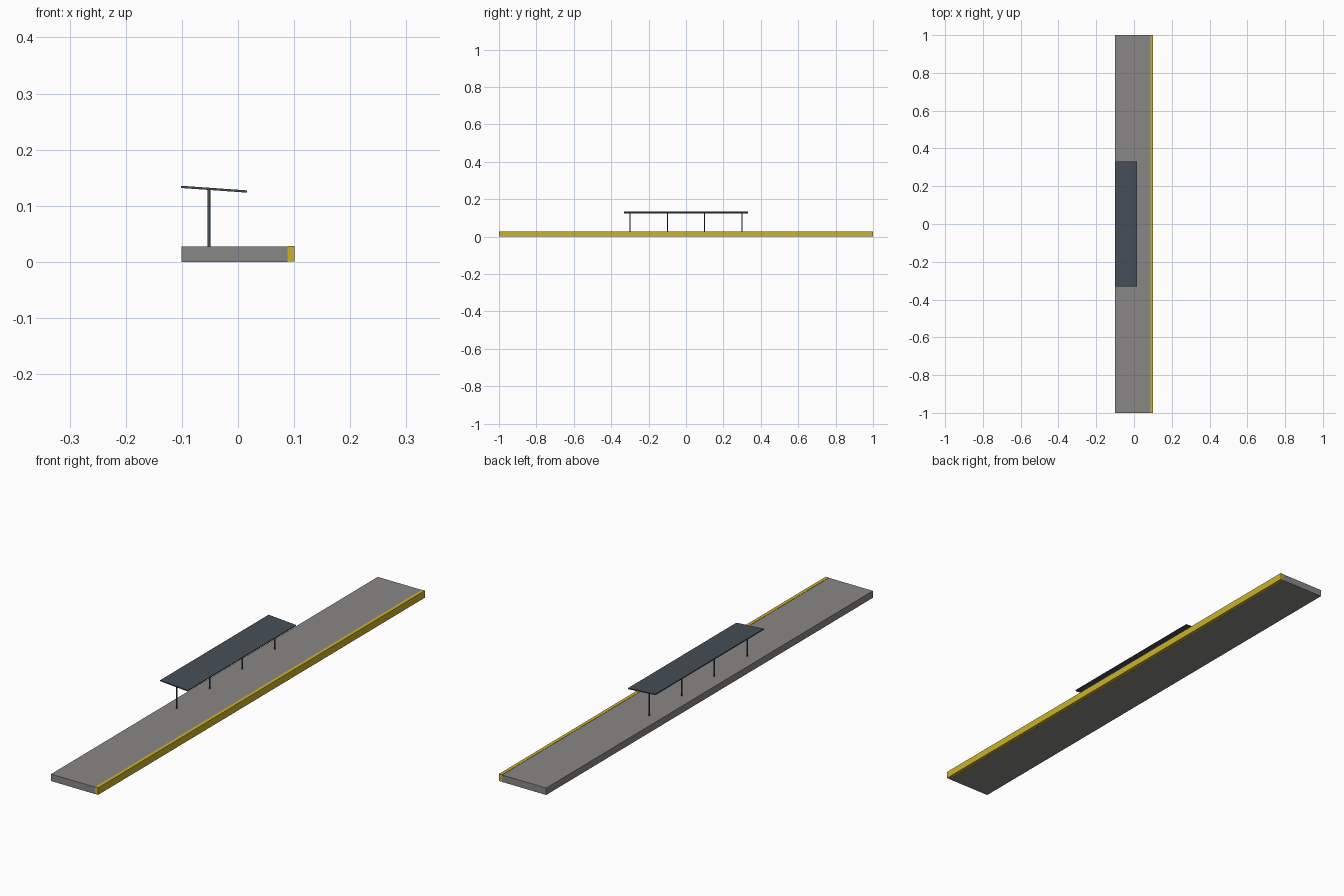
import bpy
import math

if "Cube" in bpy.data.objects:
    bpy.data.objects.remove(bpy.data.objects["Cube"], do_unlink=True)


def material(name, rgb):
    mat = bpy.data.materials.new(name)
    mat.use_nodes = True
    color = (*rgb, 1.0)
    mat.diffuse_color = color
    mat.node_tree.nodes["Principled BSDF"].inputs["Base Color"].default_value = color
    return mat


concrete = material("concrete grey", (0.25, 0.245, 0.235))
yellow = material("safety yellow", (0.6, 0.44, 0.025))
steel = material("dark blue steel", (0.06, 0.078, 0.095))


def box(name, low, high, mat, tilt=0.0):
    center = [(a + b) / 2 for a, b in zip(low, high)]
    bpy.ops.mesh.primitive_cube_add(size=1, location=center)
    obj = bpy.context.object
    obj.name = name
    obj.scale = [b - a for a, b in zip(low, high)]
    obj.rotation_euler.y = tilt
    obj.data.materials.append(mat)
    return obj


# Platform slab and the yellow edge along its track side
half_width, edge_x = 0.101, 0.088
box("platform_slab", (-half_width, -1, 0), (edge_x, 1, 0.027), concrete)
box("safety_edge", (edge_x, -1, 0.0005), (half_width, 1, 0.028), yellow)

# Sloping canopy roof
box("canopy_roof", (-0.1015, -0.332, 0.1275), (0.0165, 0.332, 0.1315),
    steel, tilt=math.radians(4))

# Row of slim round posts
for i, y in enumerate((-0.3, -0.1, 0.1, 0.3)):
    bottom, top = 0.026, 0.1305
    bpy.ops.mesh.primitive_cylinder_add(
        vertices=12, radius=0.0027, depth=top - bottom,
        location=(-0.052, y, (bottom + top) / 2))
    post = bpy.context.object
    post.name = f"canopy_post_{i + 1}"
    post.data.materials.append(steel)
    bpy.ops.object.shade_smooth_by_angle()
